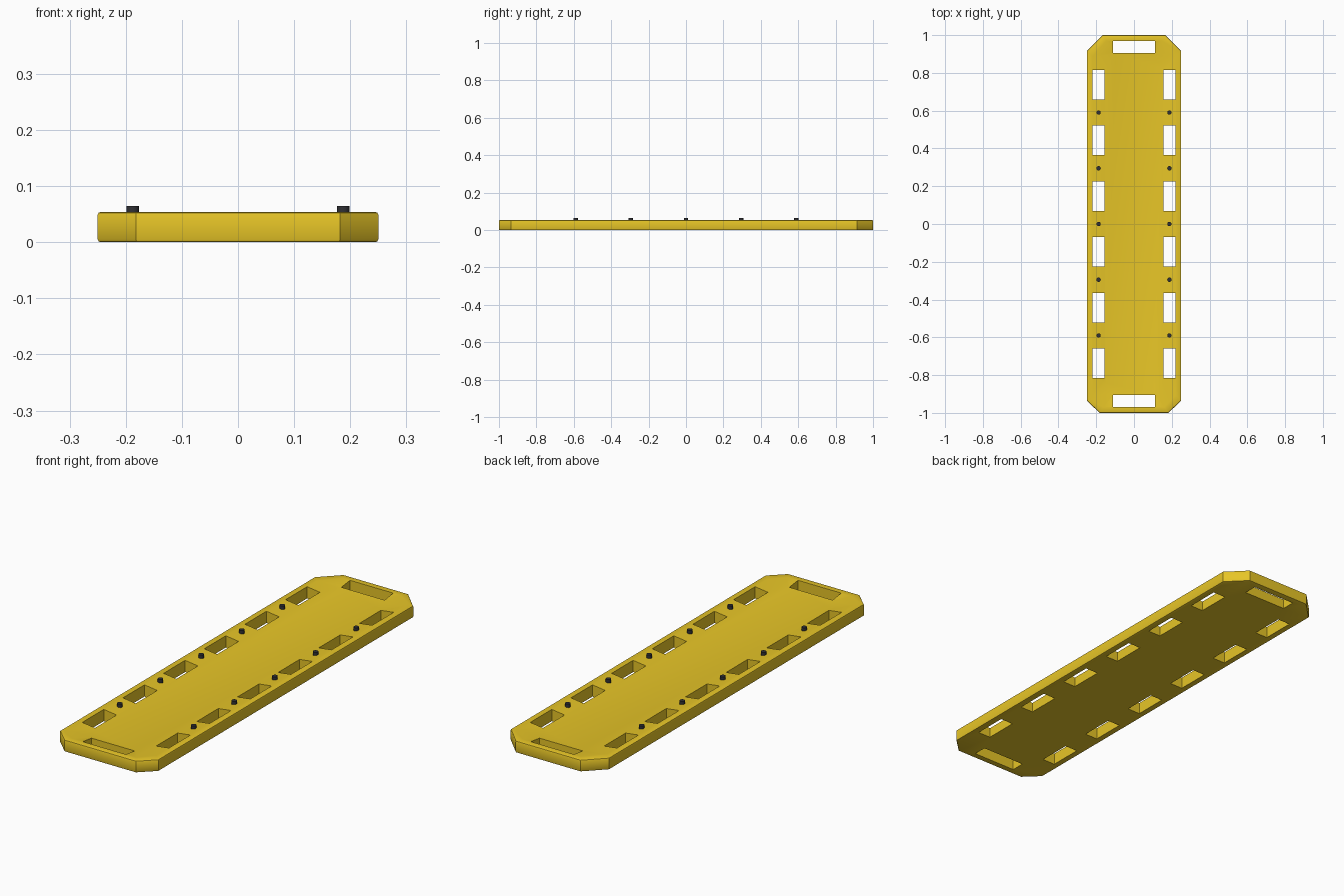
import bpy, bmesh
from mathutils import Matrix

if "Cube" in bpy.data.objects:
    bpy.data.objects.remove(bpy.data.objects["Cube"])


def material(name, color):
    m = bpy.data.materials.new(name)
    m.diffuse_color = color
    m.use_nodes = True
    m.node_tree.nodes["Principled BSDF"].inputs["Base Color"].default_value = m.diffuse_color
    return m


def make_object(name, bm, mat=None):
    mesh = bpy.data.meshes.new(name)
    bmesh.ops.recalc_face_normals(bm, faces=bm.faces)
    bm.to_mesh(mesh)
    bm.free()
    ob = bpy.data.objects.new(name, mesh)
    bpy.context.collection.objects.link(ob)
    if mat:
        mesh.materials.append(mat)
    return ob


def smooth(ob):
    bpy.ops.object.select_all(action='DESELECT')
    ob.select_set(True)
    bpy.context.view_layer.objects.active = ob
    bpy.ops.object.shade_smooth_by_angle(angle=0.6)


yellow = material("yellow_plastic", (0.80, 0.56, 0.02, 1))
black = material("black_plastic", (0.03, 0.03, 0.035, 1))

# board body: clipped-corner outline swept through rounded edge and shallow dish
half = [(0.182, -1), (0.25, -0.935), (0.25, 0.915), (0.165, 1)]
outline = half + [(-x, y) for x, y in reversed(half)]
profile = [(0.005, 0), (0.0015, 0.0015), (0, 0.005), (0, 0.049),
           (0.0015, 0.0525), (0.005, 0.054), (0.03, 0.054), (0.10, 0.045)]
bm = bmesh.new()
loops = []
for inset, z in profile:
    sx, sy = (0.25 - inset) / 0.25, 1 - inset
    loops.append([bm.verts.new((x * sx, y * sy, z)) for x, y in outline])
n = len(outline)
for a, b in zip(loops, loops[1:]):
    for i in range(n):
        j = (i + 1) % n
        bm.faces.new((a[i], a[j], b[j], b[i]))
bm.faces.new(loops[0][::-1])
bm.faces.new(loops[-1])
board = make_object("board", bm, yellow)

# hand slots along both sides and at both ends
slots = [(s * 0.1875, y, 0.065, 0.156) for s in (-1, 1)
         for y in (-0.7375, -0.4425, -0.1475, 0.1475, 0.4425, 0.7375)]
slots += [(0, s * 0.938, 0.22, 0.063) for s in (-1, 1)]
bm = bmesh.new()
for x, y, w, l in slots:
    bmesh.ops.create_cube(bm, size=1, matrix=Matrix.Translation((x, y, 0.03))
                          @ Matrix.Diagonal((w, l, 0.2, 1)))
cutter = make_object("slot_cutter", bm)
cutter.hide_render = True
mod = board.modifiers.new("slots", 'BOOLEAN')
mod.operation = 'DIFFERENCE'
mod.solver = 'EXACT'
mod.object = cutter
bpy.context.view_layer.objects.active = board
bpy.ops.object.modifier_apply(modifier=mod.name)
bpy.data.objects.remove(cutter)
smooth(board)

# strap pins between the side slots
bm = bmesh.new()
for s in (-1, 1):
    for k in range(-2, 3):
        bmesh.ops.create_cone(bm, cap_ends=True, segments=16, radius1=0.0115,
                              radius2=0.0115, depth=0.025,
                              matrix=Matrix.Translation((s * 0.1875, k * 0.295, 0.0525)))
smooth(make_object("strap_pins", bm, black))
